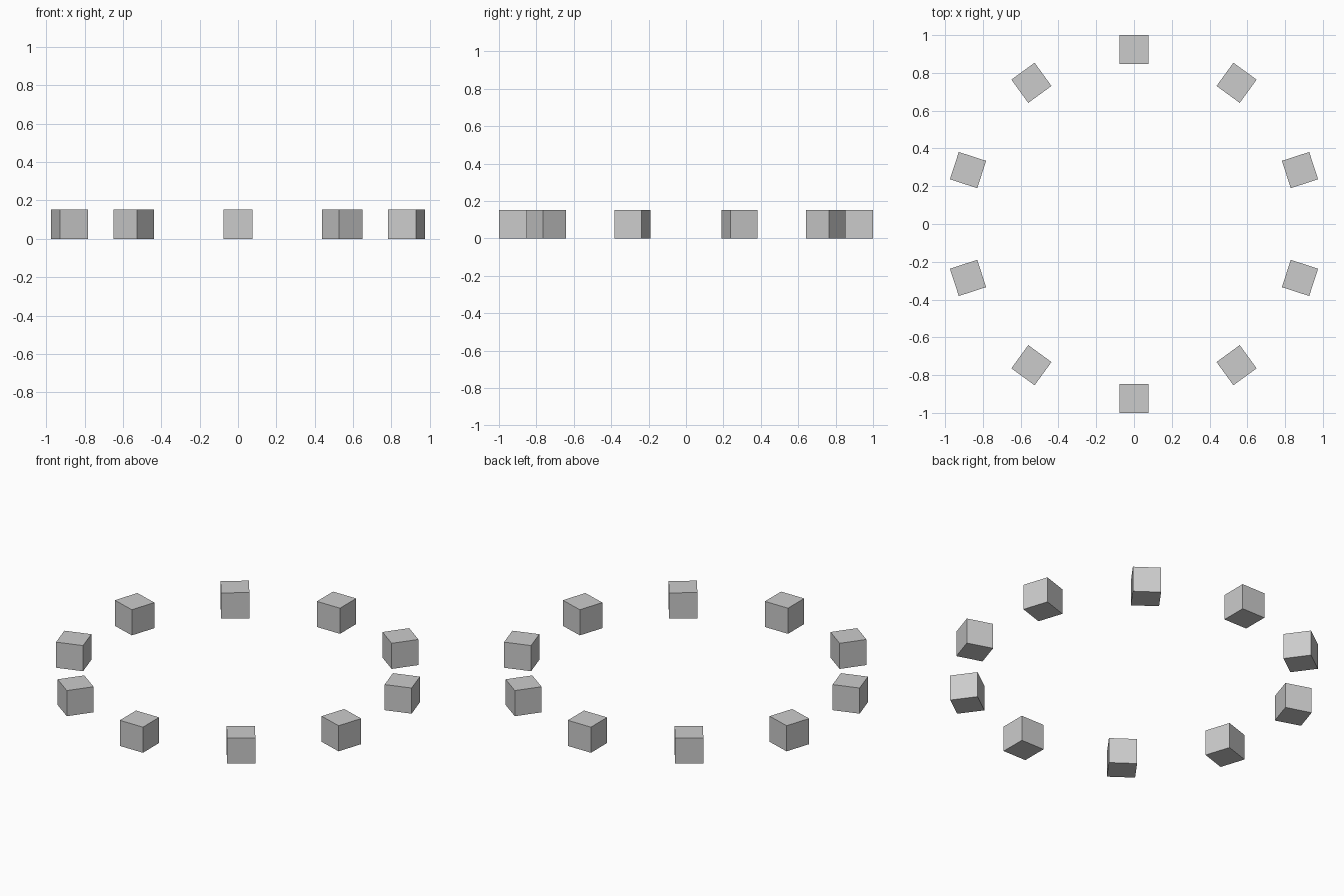
import bpy
import math

if "Cube" in bpy.data.objects:
    bpy.data.objects.remove(bpy.data.objects["Cube"])

COUNT = 10
SIZE = 0.152
RADIUS = 1.0 - SIZE / 2

# Ring of cubes, each turned to face the centre
for i in range(COUNT):
    a = math.pi / 2 + i * math.tau / COUNT
    bpy.ops.mesh.primitive_cube_add(
        size=SIZE,
        location=(RADIUS * math.cos(a), RADIUS * math.sin(a), SIZE / 2),
        rotation=(0, 0, a))
    bpy.context.object.name = f"ring_block_{i + 1}"
